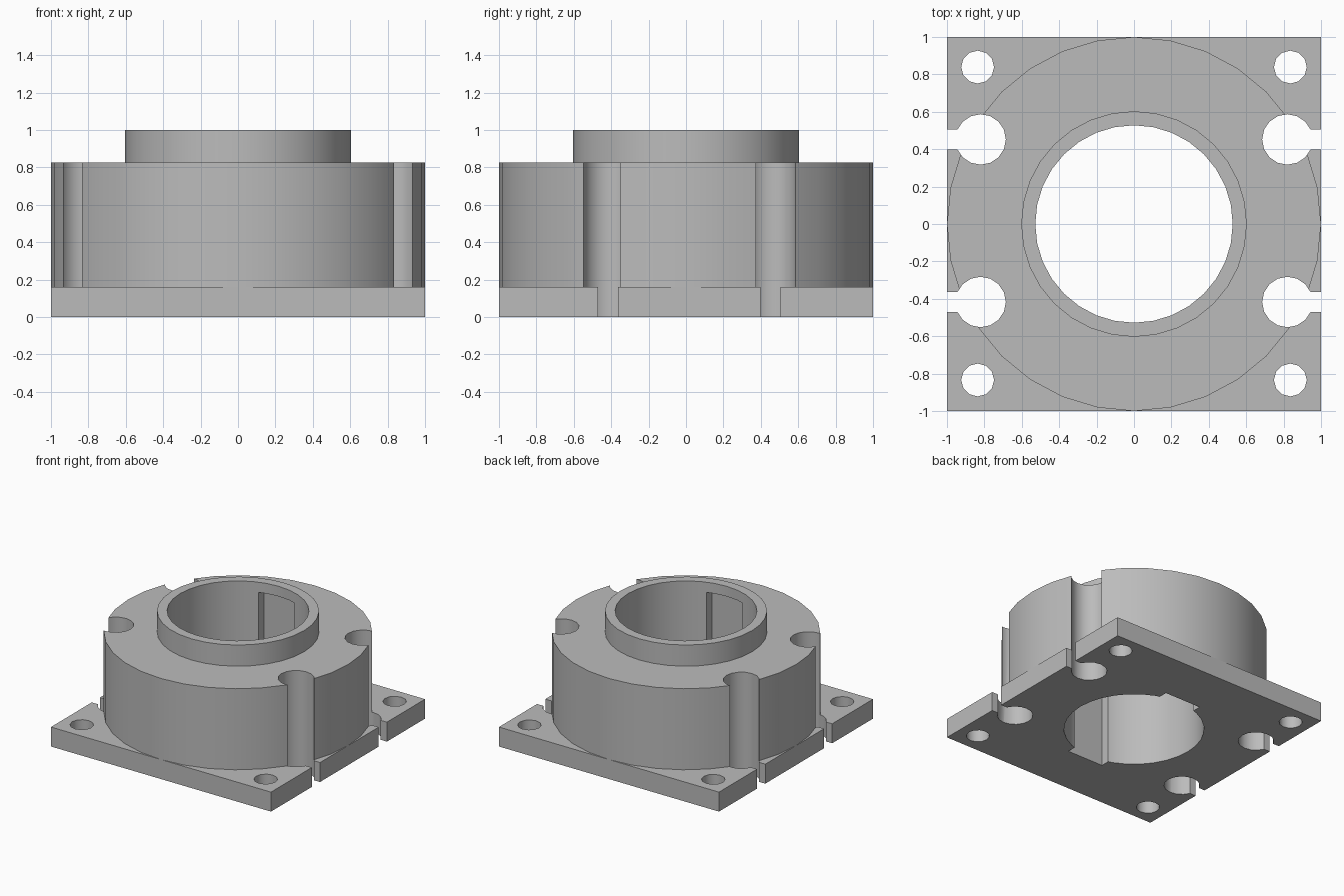
import bpy
import math

if "Cube" in bpy.data.objects:
    bpy.data.objects.remove(bpy.data.objects["Cube"])

PLATE_TOP, DRUM_TOP, COLLAR_TOP = 0.16, 0.826, 1.0


def box(name, x0, x1, y0, y1, z0, z1):
    bpy.ops.mesh.primitive_cube_add(
        size=1, location=((x0 + x1) / 2, (y0 + y1) / 2, (z0 + z1) / 2))
    ob = bpy.context.object
    ob.name = name
    ob.scale = (x1 - x0, y1 - y0, z1 - z0)
    bpy.ops.object.transform_apply(location=True, rotation=True, scale=True)
    return ob


def cylinder(name, radius, z0, z1, x=0, y=0, sides=32):
    bpy.ops.mesh.primitive_cylinder_add(
        vertices=sides, radius=radius, depth=z1 - z0, location=(x, y, (z0 + z1) / 2))
    ob = bpy.context.object
    ob.name = name
    bpy.ops.object.transform_apply(location=True, rotation=True, scale=True)
    return ob


def combine(target, tool, operation):
    mod = target.modifiers.new(tool.name, "BOOLEAN")
    mod.operation = operation
    mod.solver = "EXACT"
    mod.object = tool
    bpy.context.view_layer.objects.active = target
    bpy.ops.object.modifier_apply(modifier=mod.name)
    bpy.data.objects.remove(tool)


# Square base plate with the round drum and collar on top
housing = box("flanged_housing", -1, 1, -1, 1, 0, PLATE_TOP)
combine(housing, cylinder("drum", 1.0, PLATE_TOP, DRUM_TOP), "UNION")
combine(housing, cylinder("collar", 0.603, DRUM_TOP, COLLAR_TOP), "UNION")

# Through bore and the two keyways, closed just below the collar rim
combine(housing, cylinder("bore", 0.528, -0.1, 1.1), "DIFFERENCE")
for side in (-1, 1):
    y0, y1 = sorted((side * 0.3, side * 0.572))
    combine(housing, box("keyway", -0.165, 0.165, y0, y1, -0.1, 0.917), "DIFFERENCE")

for side in (-1, 1):
    # Corner bolt holes
    for y in (-0.834, 0.839):
        combine(housing, cylinder("bolt_hole", 0.088, -0.1, 0.5, side * 0.836, y, 12), "DIFFERENCE")
    # Round channels down the drum, opened to the plate edge by a slot
    for y in (-0.417, 0.452):
        combine(housing, cylinder("channel", 0.135, -0.1, 0.95, side * 0.82, y, 16), "DIFFERENCE")
        x0, x1 = sorted((side * 0.85, side * 1.1))
        combine(housing, box("edge_slot", x0, x1, y - 0.053, y + 0.053, -0.1, 0.95), "DIFFERENCE")

# Plain grey finish
grey = bpy.data.materials.new("plain_grey")
grey.use_nodes = True
colour = (0.5, 0.5, 0.5, 1)
grey.diffuse_color = colour
grey.node_tree.nodes["Principled BSDF"].inputs["Base Color"].default_value = colour
housing.data.materials.clear()
housing.data.materials.append(grey)

bpy.ops.object.select_all(action="DESELECT")
housing.select_set(True)
bpy.context.view_layer.objects.active = housing
bpy.ops.object.shade_smooth_by_angle(angle=math.radians(35))
